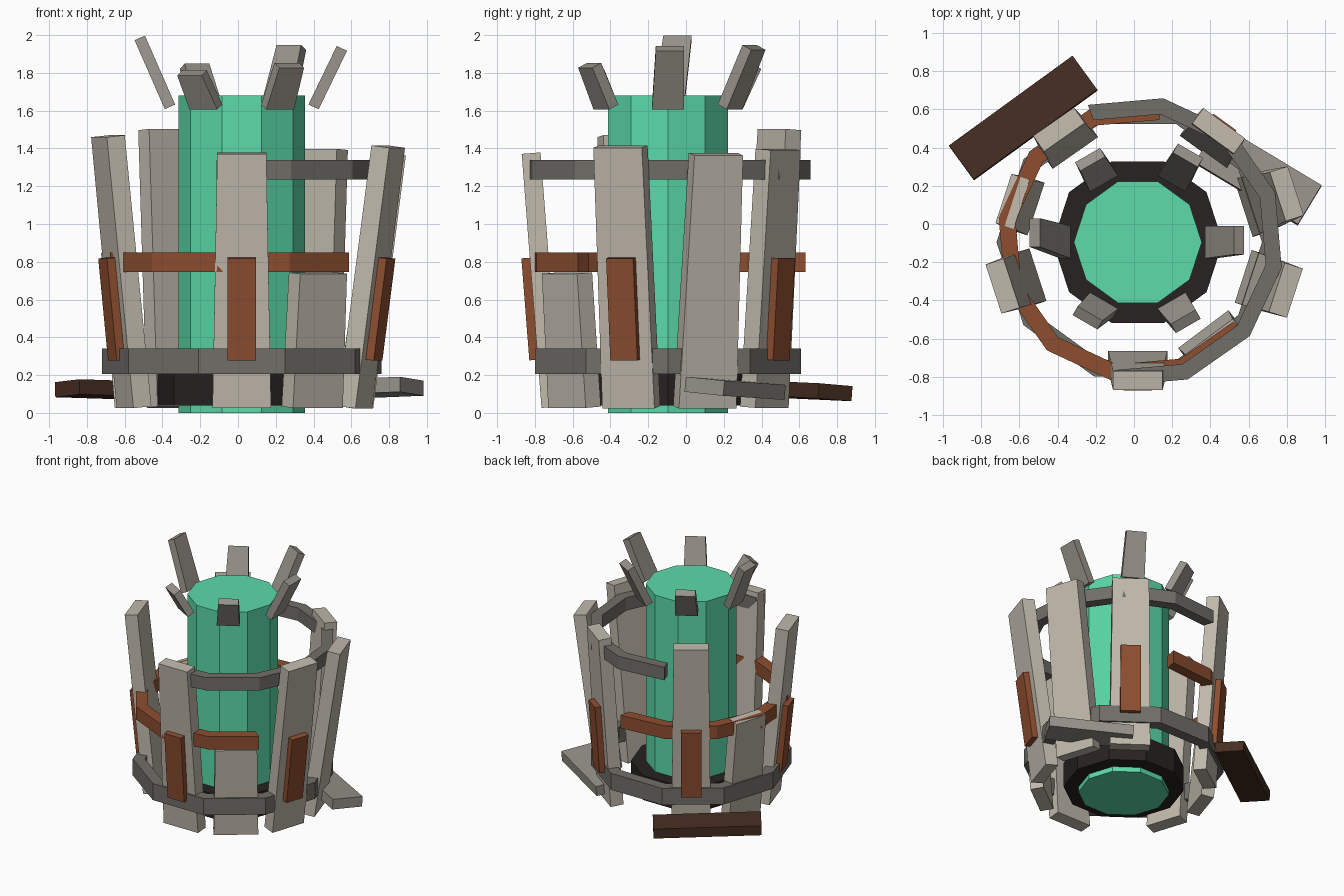
import bpy, bmesh, math
from mathutils import Vector, Matrix

if "Cube" in bpy.data.objects:
    bpy.data.objects.remove(bpy.data.objects["Cube"])

C = Vector((0.02, -0.095, 0))   # axis of the tank


def material(name, rgb):
    m = bpy.data.materials.new(name)
    m.diffuse_color = (*[(c / 255) ** 2.2 for c in rgb], 1)
    m.use_nodes = True
    m.node_tree.nodes["Principled BSDF"].inputs["Base Color"].default_value = m.diffuse_color
    return m


GREEN = material("green_glow", (92, 218, 168))
DARK = material("dark_iron", (44, 39, 38))
IRON = material("grey_iron", (112, 110, 104))
WOOD = material("weathered_wood", (190, 183, 170))
STONE = material("grey_prong", (150, 145, 137))
RUST = material("rust", (140, 79, 51))
BURNT = material("burnt_wood", (72, 49, 39))


def finish(name, bm, mat):
    bmesh.ops.recalc_face_normals(bm, faces=bm.faces)
    me = bpy.data.meshes.new(name)
    bm.to_mesh(me)
    bm.free()
    me.materials.append(mat)
    ob = bpy.data.objects.new(name, me)
    bpy.context.collection.objects.link(ob)
    return ob


def cylinder(name, r, z0, z1, mat):
    bm = bmesh.new()
    bmesh.ops.create_cone(bm, cap_ends=True, segments=10, radius1=r, radius2=r, depth=z1 - z0,
                          matrix=Matrix.Translation(C + Vector((0, 0, (z0 + z1) / 2)))
                          @ Matrix.Rotation(math.radians(90), 4, 'Z'))
    finish(name, bm, mat)


def band(name, start, step, n, r0, r1, z0, z1, mat, closed=False):
    """Hoop of straight segments with a rectangular section."""
    bm = bmesh.new()
    rows = []
    for i in range(n if closed else n + 1):
        a = math.radians(start + step * i)
        d = Vector((math.cos(a), math.sin(a), 0))
        rows.append([bm.verts.new(C + d * r + Vector((0, 0, z)))
                     for r, z in ((r0, z0), (r1, z0), (r1, z1), (r0, z1))])
    for i in range(n):
        p, q = rows[i], rows[(i + 1) % len(rows)]
        for k in range(4):
            bm.faces.new((p[k], p[(k + 1) % 4], q[(k + 1) % 4], q[k]))
    if not closed:
        bm.faces.new(rows[0])
        bm.faces.new(rows[-1])
    finish(name, bm, mat)


def plank(name, ang, r0, r1, z0, z1, w0, w1, th, mat, lean=0):
    """Board leaning outwards from (r0, z0) to (r1, z1) at an angle round the axis."""
    a = math.radians(ang)
    d = Vector((math.cos(a), math.sin(a), 0))
    t = Vector((-d.y, d.x, 0))
    up = Vector((0, 0, 1))
    n = (d * (z1 - z0) - up * (r1 - r0)).normalized() * th / 2
    bm = bmesh.new()
    rows = []
    for r, z, w, s in ((r0, z0, w0, 0), (r1, z1, w1, lean)):
        c = C + d * r + up * z + t * s
        rows.append([bm.verts.new(c + t * (w / 2 * i) + n * j)
                     for i, j in ((-1, -1), (1, -1), (1, 1), (-1, 1))])
    bm.faces.new(rows[0])
    bm.faces.new(rows[1])
    for k in range(4):
        m = (k + 1) % 4
        bm.faces.new((rows[0][k], rows[0][m], rows[1][m], rows[1][k]))
    finish(name, bm, mat)


def loose_board(name, loc, size, turn, tilt, roll, mat):
    bm = bmesh.new()
    rot = (Matrix.Rotation(math.radians(turn), 4, 'Z') @ Matrix.Rotation(math.radians(tilt), 4, 'Y')
           @ Matrix.Rotation(math.radians(roll), 4, 'X'))
    bmesh.ops.create_cube(bm, size=1, matrix=Matrix.Translation(loc) @ rot @ Matrix.Diagonal((*size, 1)))
    finish(name, bm, mat)


# Glowing core and its dark base collar
cylinder("core", 0.335, 0, 1.68, GREEN)
cylinder("base_collar", 0.445, 0.04, 0.24, DARK)

# Upright staves: angle, radius low/high, top height, width low/high, has rust strap
staves = [(-90, 0.62, 0.725, 1.375, 0.31, 0.26, True),
          (-53, 0.62, 0.67, 0.74, 0.33, 0.31, False),
          (-18, 0.63, 0.815, 1.41, 0.29, 0.27, True),
          (18, 0.63, 0.82, 1.37, 0.32, 0.27, False),
          (54, 0.63, 0.72, 1.395, 0.30, 0.27, True),
          (125, 0.62, 0.72, 1.50, 0.29, 0.26, True),
          (162, 0.61, 0.69, 0.85, 0.29, 0.27, False),
          (198, 0.60, 0.745, 1.465, 0.29, 0.27, True)]
for i, (ang, r0, r1, top, w0, w1, strap) in enumerate(staves):
    plank(f"stave_{i + 1}", ang, r0, r1, 0.03, top, w0, w1, 0.10, WOOD)
    if strap:
        slope = (r1 - r0) / (top - 0.03)
        plank(f"strap_{i + 1}", ang, r0 + 0.07 + slope * 0.25, r0 + 0.07 + slope * 0.79,
              0.28, 0.82, 0.15, 0.15, 0.05, RUST)

# Hoops: closed bottom one, broken rusty middle one, broken top one
band("lower_hoop", 0, 36, 10, 0.65, 0.74, 0.205, 0.34, IRON, closed=True)
band("middle_hoop", -40, -30, 8, 0.65, 0.74, 0.745, 0.85, RUST)
band("upper_hoop", -100, 30, 7, 0.68, 0.765, 1.235, 1.34, IRON)

# Prongs flaring round the top
prongs = [(0, 0.53, 1.93, 0.01), (60, 0.525, 1.935, 0), (120, 0.50, 1.835, 0),
          (180, 0.54, 1.985, -0.05), (240, 0.475, 1.80, -0.03), (300, 0.485, 1.84, 0.01)]
for i, (ang, r1, top, lean) in enumerate(prongs):
    plank(f"prong_{i + 1}", ang, 0.38, r1, 1.62, top, 0.17, 0.15, 0.06, STONE, lean)

# Fallen boards on the ground
loose_board("fallen_board_dark", (-0.58, 0.555, 0.12), (0.80, 0.22, 0.08), 36, 1.5, -4, BURNT)
loose_board("fallen_board_grey", (0.65, 0.26, 0.13), (0.63, 0.24, 0.08), 149, 2, 5, STONE)
